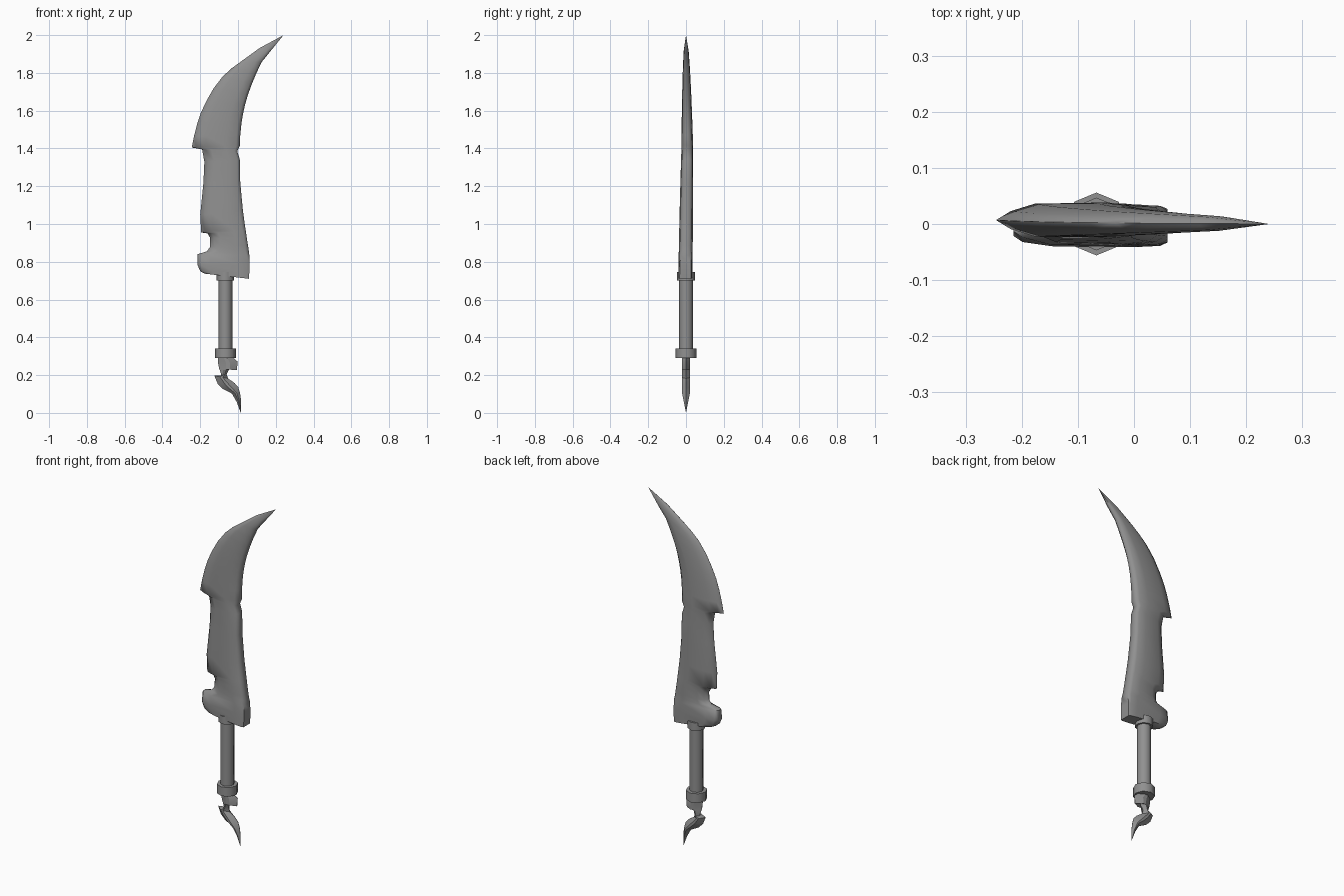
import bpy, bmesh, math
from mathutils import Vector

if "Cube" in bpy.data.objects:
    bpy.data.objects.remove(bpy.data.objects["Cube"])

AXIS_X = -0.067  # centre line of the handle

steel = bpy.data.materials.new("dark_steel")
steel.diffuse_color = (0.28, 0.28, 0.28, 1)
steel.use_nodes = True
steel.node_tree.nodes["Principled BSDF"].inputs["Base Color"].default_value = steel.diffuse_color


def finish(bm, name, angle):
    bmesh.ops.remove_doubles(bm, verts=bm.verts, dist=0.0008)
    bmesh.ops.recalc_face_normals(bm, faces=bm.faces)
    me = bpy.data.meshes.new(name)
    bm.to_mesh(me)
    bm.free()
    me.materials.append(steel)
    ob = bpy.data.objects.new(name, me)
    bpy.context.collection.objects.link(ob)
    bpy.ops.object.select_all(action='DESELECT')
    bpy.context.view_layer.objects.active = ob
    ob.select_set(True)
    bpy.ops.object.shade_smooth_by_angle(angle=math.radians(angle))
    return ob


def loft(name, stations, section, thickness, angle, centre=lambda z: 0):
    """Bridge mirrored cross-sections spanning from a left to a right edge point."""
    bm = bmesh.new()
    rings = []
    for lx, lz, rx, rz in stations:
        a, b = Vector((lx, 0, lz)), Vector((rx, 0, rz))
        half = []
        for t, f in section(lz):
            p = a.lerp(b, t)
            half.append((p + Vector((0, centre(p.z), 0)), Vector((0, f * thickness(p.z), 0))))
        pts = [p + h for p, h in half] + [p - h for p, h in reversed(half)]
        rings.append([bm.verts.new(p) for p in pts])
    for r, s in zip(rings, rings[1:]):
        for i in range(len(r)):
            j = (i + 1) % len(r)
            bm.faces.new((r[i], r[j], s[j], s[i]))
    bm.faces.new(rings[0])
    bm.faces.new(rings[-1])
    return finish(bm, name, angle)


def prism(name, radius, z0, z1, angle):
    """Eight-sided prism on the handle axis."""
    bm = bmesh.new()
    bmesh.ops.create_cone(bm, cap_ends=True, segments=8, radius1=radius,
                          radius2=radius, depth=z1 - z0)
    bmesh.ops.translate(bm, verts=bm.verts, vec=(AXIS_X, 0, (z0 + z1) / 2))
    return finish(bm, name, angle)


# Blade: left edge x, z and right spine x, z
blade = [
    (-0.175, 0.737, 0.058, 0.71), (-0.20, 0.75, 0.06, 0.745),
    (-0.215, 0.785, 0.06, 0.785), (-0.215, 0.84, 0.06, 0.835),
    (-0.165, 0.855, 0.057, 0.86), (-0.147, 0.88, 0.053, 0.885),
    (-0.147, 0.925, 0.046, 0.93), (-0.16, 0.95, 0.041, 0.965),
    (-0.195, 0.955, 0.038, 0.985), (-0.20, 1.05, 0.026, 1.07),
    (-0.183, 1.22, 0.012, 1.22), (-0.178, 1.33, 0.01, 1.34),
    (-0.19, 1.395, -0.004, 1.385), (-0.245, 1.405, 0.01, 1.415),
    (-0.233, 1.465, 0.012, 1.47), (-0.216, 1.53, 0.018, 1.53),
    (-0.196, 1.59, 0.026, 1.58), (-0.168, 1.65, 0.037, 1.63),
    (-0.13, 1.717, 0.053, 1.685), (-0.082, 1.78, 0.073, 1.74),
    (-0.034, 1.824, 0.098, 1.80), (0.01, 1.856, 0.125, 1.857),
    (0.115, 1.932, 0.168, 1.91), (0.241, 2.0, 0.241, 2.0)]


def blade_section(z):
    # Blunt lobe at the heel, sharp edge above, spine thinning towards the tip
    if z < 0.8:
        return [(0, .5), (.06, .8), (.25, 1), (.8, 1), (.95, .95), (1, .8)]
    if z < 0.85:
        return [(0, .3), (.06, .6), (.25, .97), (.8, 1), (.95, .92), (1, .7)]
    spine = 0.55 if z < 1.4 else max(0.1, 0.5 - (z - 1.4))
    return [(0, .02), (.1, .52), (.27, .95), (.7, 1), (.92, .85), (1, spine)]


def blade_thickness(z):
    u = (z - 0.7) / 1.3
    return 0.037 * math.sqrt(max(0, 1 - u * u))


def blade_centre(z):
    # The blade leans slightly to the back around its barb
    return -0.004 + 0.011 * (z - 0.7) / 0.7 if z < 1.4 else 0.007 * (2 - z) / 0.6


loft("blade", blade, blade_section, blade_thickness, 60, blade_centre)

# Handle and its two collars
prism("grip", 0.037, 0.32, 0.72, 50)
prism("upper_collar", 0.047, 0.70, 0.745, 50)
prism("lower_collar", 0.056, 0.29, 0.342, 50)

# Hooked pommel spike: left edge x, z and right edge x, z
pommel = [
    (-0.107, 0.295, -0.03, 0.295), (-0.105, 0.26, -0.002, 0.272),
    (-0.10, 0.235, -0.006, 0.226), (-0.093, 0.217, -0.043, 0.24),
    (-0.088, 0.197, -0.06, 0.205), (-0.125, 0.197, -0.052, 0.182),
    (-0.108, 0.155, -0.018, 0.158), (-0.08, 0.127, 0.001, 0.137),
    (-0.032, 0.102, 0.011, 0.105), (-0.008, 0.06, 0.017, 0.06),
    (0.015, 0.0, 0.015, 0.0)]
loft("pommel_spike", pommel,
     lambda z: [(0, .05), (.4, 1), (.6, 1), (1, .05)],
     lambda z: 0.022 * min(1, z / 0.11), 25)
